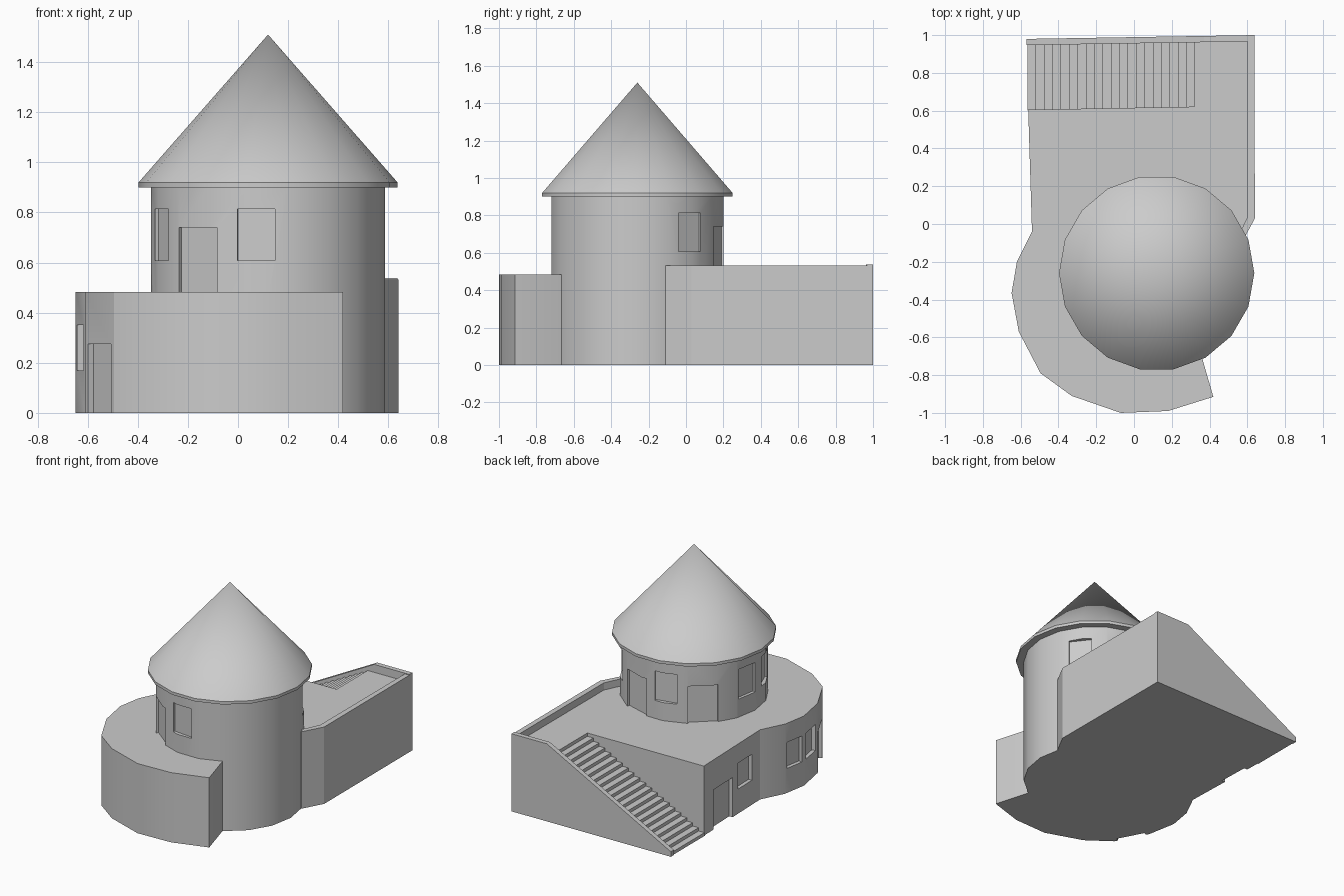
import bpy, bmesh
from math import sin, cos, pi, radians, atan2, hypot
from mathutils import Matrix, Vector

if "Cube" in bpy.data.objects:
    bpy.data.objects.remove(bpy.data.objects["Cube"])

CX, CY = 0.12, -0.26          # tower axis
TERRACE = 0.483


def finish(name, bm):
    bmesh.ops.recalc_face_normals(bm, faces=bm.faces)
    me = bpy.data.meshes.new(name)
    bm.to_mesh(me)
    bm.free()
    ob = bpy.data.objects.new(name, me)
    bpy.context.collection.objects.link(ob)
    return ob


def extrude(name, pts, vec):
    """Closed solid: polygon of 3D points swept along vec."""
    bm = bmesh.new()
    face = bm.faces.new([bm.verts.new(p) for p in pts])
    top = bmesh.ops.extrude_face_region(bm, geom=[face], use_keep_orig=True)
    verts = [g for g in top["geom"] if isinstance(g, bmesh.types.BMVert)]
    bmesh.ops.translate(bm, verts=verts, vec=vec)
    return finish(name, bm)


def prism(name, pts, z0, z1):
    return extrude(name, [(x, y, z0) for x, y in pts], (0, 0, z1 - z0))


def ring(r, n=18):
    return [(CX + r * cos(2 * pi * i / n), CY + r * sin(2 * pi * i / n)) for i in range(n)]


def recess(target, openings):
    """Cut shallow openings: (x, y, outward angle, width, z0, z1, depth)."""
    bm = bmesh.new()
    for x, y, a, w, z0, z1, d in openings:
        out = 0.06
        m = (Matrix.Translation((x, y, (z0 + z1) / 2)) @ Matrix.Rotation(a, 4, 'Z')
             @ Matrix.Translation(((out - d) / 2, 0, 0))
             @ Matrix.Diagonal((out + d, w, z1 - z0, 1)))
        bmesh.ops.create_cube(bm, size=1, matrix=m)
    cutter = finish("cutter", bm)
    cutter.hide_render = True
    mod = target.modifiers.new("openings", 'BOOLEAN')
    mod.object, mod.operation, mod.solver = cutter, 'DIFFERENCE', 'EXACT'
    bpy.context.view_layer.objects.active = target
    bpy.ops.object.modifier_apply(modifier=mod.name)
    bpy.data.objects.remove(cutter)


# Lower storey with flat terrace
arc = [(0.42, -0.915), (0.18, -0.99), (-0.07, -1.0), (-0.33, -0.91), (-0.495, -0.79),
       (-0.61, -0.57), (-0.648, -0.365), (-0.62, -0.2), (-0.54, -0.04)]
base = prism("lower_storey", [(0.30, -0.5)] + arc + [(-0.56, 0.605), (0.36, 0.622), (0.36, 0.98),
             (0.62, 0.98), (0.62, 0.03), (0.55, -0.10), (CX, CY)], 0, TERRACE)


def on_facet(p, q, w, z0, z1, t=0.5):
    (px, py), (qx, qy) = p, q
    a = atan2(qy - py, qx - px) + pi / 2      # outline runs clockwise
    return (px + (qx - px) * t, py + (qy - py) * t, a, w, z0, z1, 0.025)


left = (arc[8], (-0.56, 0.605))
recess(base, [on_facet(arc[4], arc[5], 0.20, -0.05, 0.275),
              on_facet(arc[5], arc[6], 0.14, 0.17, 0.35),
              on_facet(arc[6], arc[7], 0.13, 0.17, 0.35),
              on_facet(*left, 0.16, 0.17, 0.35, 0.27),
              on_facet(*left, 0.22, -0.05, 0.275, 0.66)])

# Round tower with doors and windows
tower = prism("tower", ring(0.467), 0, 0.91)
cuts = []
for deg in (38, 102, 171, 201, 264):
    cuts.append((deg, 0.15, 0.608, 0.813))
for deg in (73, 132, 232):
    cuts.append((deg, 0.19, 0.45, 0.74))
recess(tower, [(CX + 0.46 * cos(radians(d)), CY + 0.46 * sin(radians(d)), radians(d), w, z0, z1, 0.02)
               for d, w, z0, z1 in cuts])

# Conical roof with rim
prism("roof_rim", ring(0.517), 0.90, 0.92)
bm = bmesh.new()
bmesh.ops.create_cone(bm, cap_ends=True, segments=18, radius1=0.517, radius2=0, depth=0.59,
                      matrix=Matrix.Translation((CX, CY, 1.215)))
# line cone corners up with the rim corners
for v in bm.verts:
    dx, dy = v.co.x - CX, v.co.y - CY
    if hypot(dx, dy) > 0.1:
        k = round(atan2(dy, dx) / radians(20) - 0.01)
        v.co.x, v.co.y = CX + 0.517 * cos(k * radians(20)), CY + 0.517 * sin(k * radians(20))
finish("roof_cone", bm)

# Outer staircase
n, x0, x1 = 21, -0.565, 0.365
prof = [(x0, 0)]
for i in range(n):
    z = TERRACE * (i + 1) / n
    prof += [(x0 + (x1 - x0) * i / n, z), (x0 + (x1 - x0) * (i + 1) / n, z)]
prof.append((x1, 0))
stairs = extrude("stairs", [(x, 0.62, z) for x, z in prof], (0, 0.36, 0))

# Stair wall following the flight, then level parapet
wall = extrude("stair_wall", [(x, 0.967, z) for x, z in
               [(-0.57, 0), (0.637, 0), (0.637, 0.538), (0.37, 0.538), (-0.57, 0.035)]], (0, 0.033, 0))
for ob in (stairs, wall):
    for v in ob.data.vertices:
        v.co.y += 0.0167 * (v.co.x - 0.637)

# Right side parapet
prism("side_parapet", [(0.637, 0.999), (0.64, 0.03), (0.565, -0.11), (0.53, -0.11),
                       (0.602, 0.04), (0.602, 0.97)], 0, 0.533)

for ob in bpy.data.objects:
    ob.select_set(True)
bpy.context.view_layer.objects.active = tower
bpy.ops.object.shade_smooth_by_angle(angle=radians(25))
